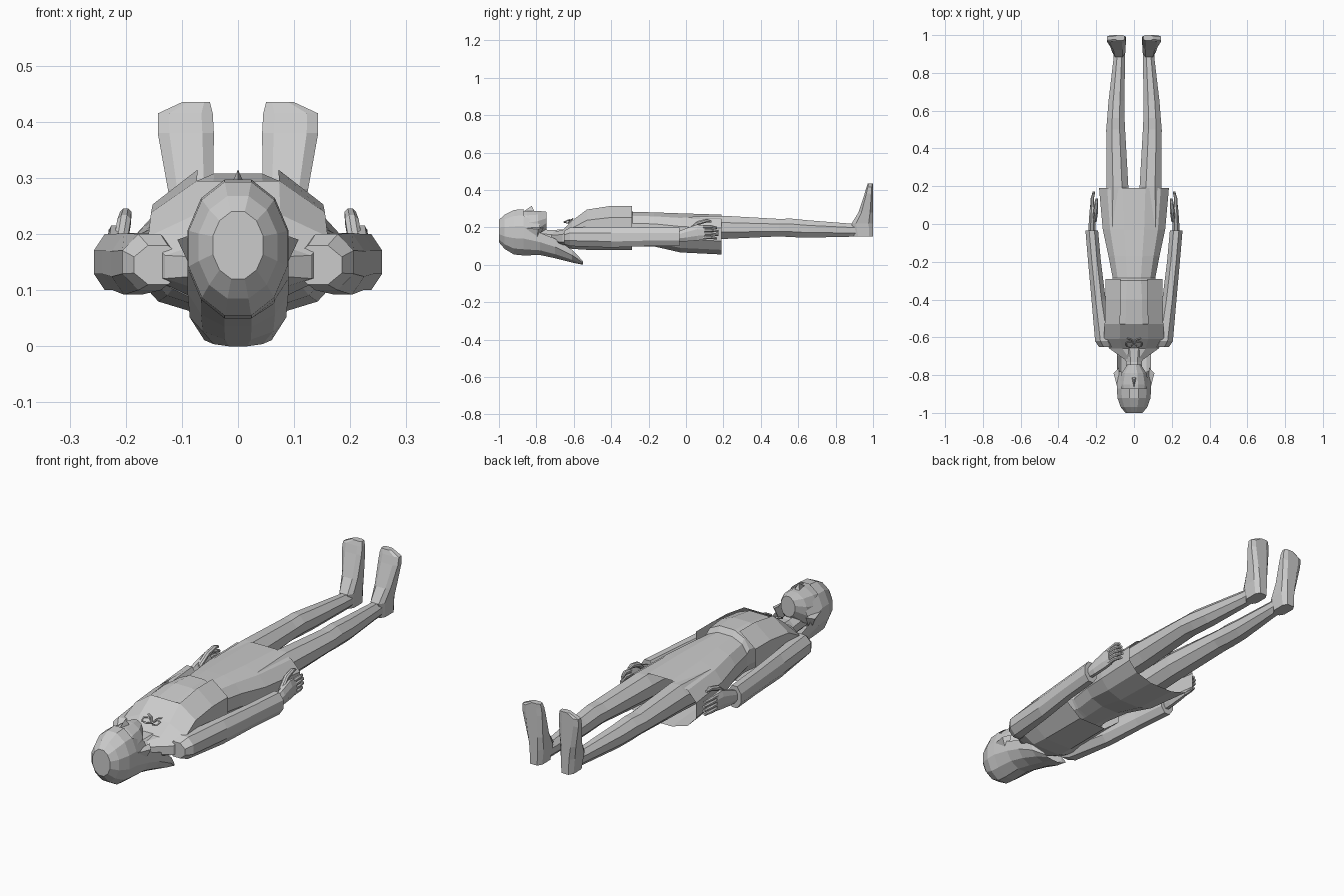
import bpy, bmesh
from math import cos, sin, pi, copysign
from mathutils import Vector

cube = bpy.data.objects.get("Cube")
if cube:
    bpy.data.objects.remove(cube, do_unlink=True)

grey = bpy.data.materials.new("plain grey")
grey.use_nodes = True
colour = (0.6, 0.6, 0.6, 1)
grey.diffuse_color = colour
grey.node_tree.nodes["Principled BSDF"].inputs["Base Color"].default_value = colour


def finish(name, bm, mirror=False):
    bmesh.ops.recalc_face_normals(bm, faces=bm.faces)
    mesh = bpy.data.meshes.new(name)
    bm.to_mesh(mesh)
    bm.free()
    mesh.materials.append(grey)
    ob = bpy.data.objects.new(name, mesh)
    bpy.context.collection.objects.link(ob)
    if mirror:
        ob.modifiers.new("Mirror", 'MIRROR').use_mirror_merge = False
    return ob


def loft(name, rings, sides=8, square=1.0, axis='Y', mirror=False,
         caps=(True, True), keep=None):
    """Skin rings given as (station, x low, x high, other low, other high)."""
    bm = bmesh.new()
    loops = []
    limit = cos(pi / sides) ** square
    for st, x0, x1, b0, b1 in rings:
        loop = []
        for i in range(sides):
            a = 2 * pi * (i + 0.5) / sides
            u = copysign(abs(cos(a)) ** square, cos(a)) / limit
            v = copysign(abs(sin(a)) ** square, sin(a)) / limit
            x = (x0 + x1) / 2 + u * (x1 - x0) / 2
            b = (b0 + b1) / 2 + v * (b1 - b0) / 2
            loop.append(bm.verts.new((x, st, b) if axis == 'Y' else (x, b, st)))
        loops.append(loop)
    for r, (p, q) in enumerate(zip(loops, loops[1:])):
        for i in range(sides):
            j = (i + 1) % sides
            if keep is None or keep(r, sin(2 * pi * (i + 1) / sides)):
                bm.faces.new((p[i], p[j], q[j], q[i]))
    if caps[0]:
        bm.faces.new(loops[0])
    if caps[1]:
        bm.faces.new(loops[-1])
    return finish(name, bm, mirror)


def sym(rings):
    """Rings centred on x = 0: (y, half width, z low, z high)."""
    return [(y, -w, w, lo, hi) for y, w, lo, hi in rings]


def tube(name, points, radii, sides=6):
    """Mirrored finger-like limb along y."""
    rings = [(y, x - r, x + r, z - r, z + r) for (x, y, z), r in zip(points, radii)]
    return loft(name, rings, sides + 2, mirror=True)


def spike(name, base, tip, mirror=False):
    bm = bmesh.new()
    vs = [bm.verts.new(p) for p in base]
    top = bm.verts.new(tip)
    bm.faces.new(vs)
    for i, v in enumerate(vs):
        bm.faces.new((v, vs[(i + 1) % len(vs)], top))
    return finish(name, bm, mirror)


# Head, nose and neck
loft("face", sym([(-.92, .075, .09, .28), (-.85, .078, .11, .288),
                  (-.79, .066, .14, .288), (-.745, .036, .19, .283)]), 12)
spike("nose", [(-.014, -.81, .284), (.014, -.81, .284), (0, -.87, .284)], (0, -.825, .315))
loft("neck", sym([(-.82, .045, .11, .2), (-.73, .043, .105, .185), (-.64, .06, .1, .19)]))

# Hair: a cap over the crown and an open curtain falling behind
loft("hair_cap", sym([(-1, .045, .12, .24), (-.97, .07, .085, .268),
                      (-.92, .088, .055, .293), (-.87, .09, .05, .297)]),
     12, caps=(True, False))
loft("hair_curtain", sym([(-.87, .09, .05, .297), (-.78, .09, .052, .24),
                          (-.7, .09, .035, .2), (-.61, .086, .012, .12),
                          (-.55, .06, 0, .03)]),
     12, caps=(False, False), keep=lambda r, s: s < (.6 if r == 0 else .2))
spike("side_lock", [(.08, -.9, .2), (.08, -.76, .2), (.075, -.8, .12)], (.108, -.79, .19), True)

# Dress, open at the hem
loft("dress", sym([(-.66, .10, .105, .185), (-.61, .13, .1, .225), (-.53, .135, .1, .288),
                   (-.4, .13, .1, .308), (-.3, .115, .1, .308), (-.285, .113, .1, .283),
                   (-.17, .135, .098, .28), (-.03, .165, .066, .275), (.19, .185, .055, .268)]),
     12, .85, caps=(True, False))

# Short jacket, open down the front
loft("jacket", sym([(-.72, .045, .11, .175), (-.66, .13, .098, .185), (-.61, .16, .085, .235),
                    (-.53, .155, .08, .295), (-.4, .152, .08, .315), (-.29, .152, .08, .315)]),
     8, .85, caps=(False, False), keep=lambda r, s: r < 3 or s < .9)

# Sleeves
loft("sleeve", [(-.652, .10, .185, .11, .18), (-.62, .11, .206, .1, .2),
                (-.4, .15, .225, .092, .202), (-.2, .175, .243, .1, .2),
                (-.035, .19, .257, .1, .2)], mirror=True)

# Hands
loft("palm", [(-.05, .205, .24, .125, .175), (0, .203, .24, .125, .195),
              (.06, .203, .236, .13, .215), (.1, .205, .232, .135, .21)], mirror=True)
for i in range(4):
    z = .145 + .019 * i
    reach = .165 + .008 * (i in (1, 2))
    tube(f"finger_{i + 1}", [(.22, .09, z), (.222, .13, z + .002), (.212, reach, z - .004)],
         [.01, .009, .006])
tube("thumb", [(.21, .01, .18), (.203, .06, .222), (.2, .11, .236), (.198, .135, .232)],
     [.012, .012, .01, .006])

# Legs
loft("leg", [(-.02, .03, .15, .13, .255), (.2, .03, .145, .138, .262),
             (.5, .047, .147, .152, .245), (.56, .05, .142, .148, .247),
             (.65, .05, .135, .145, .238), (.88, .048, .108, .15, .22),
             (.96, .05, .105, .152, .22)], mirror=True)

# Feet, toes pointing up, soles flat
loft("foot", [(.15, .05, .11, .9, 1), (.22, .045, .115, .885, 1), (.28, .044, .125, .922, 1),
              (.38, .043, .143, .955, 1), (.415, .045, .143, .965, 1),
              (.435, .05, .1, .972, 1)], 8, .6, axis='Z', mirror=True)


# Neck bow: one loop and one tail, mirrored
def ribbon(name, points, closed):
    curve = bpy.data.curves.new(name, 'CURVE')
    curve.dimensions = '3D'
    curve.bevel_depth = .004
    curve.bevel_resolution = 0
    curve.materials.append(grey)
    spline = curve.splines.new('POLY')
    spline.points.add(len(points) - 1)
    for pt, co in zip(spline.points, points):
        pt.co = (*co, 1)
    spline.use_cyclic_u = closed
    ob = bpy.data.objects.new(name, curve)
    bpy.context.collection.objects.link(ob)
    ob.modifiers.new("Mirror", 'MIRROR').use_axis = (True, False, False)


ribbon("bow_loop", [(0, -.63, .222), (.02, -.652, .228), (.04, -.648, .23),
                    (.042, -.63, .238), (.022, -.622, .24)], True)
ribbon("bow_tail", [(0, -.63, .222), (.015, -.612, .24), (.035, -.605, .246)], False)
